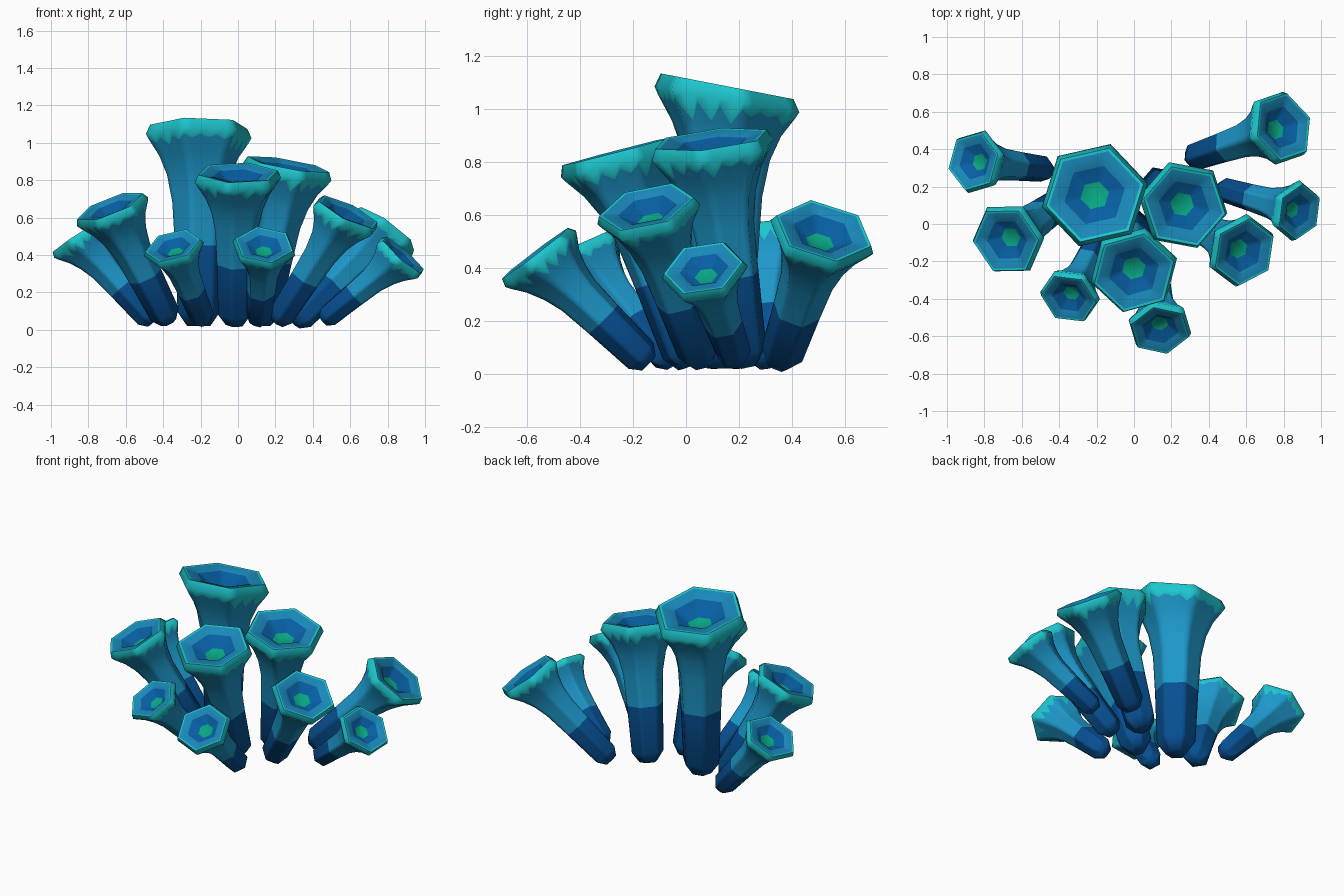
import bpy, bmesh, math, random
from mathutils import Vector

if "Cube" in bpy.data.objects:
    bpy.data.objects.remove(bpy.data.objects["Cube"])

random.seed(4)


def mat(name, rgb):
    m = bpy.data.materials.new(name)
    m.diffuse_color = (*rgb, 1)
    m.use_nodes = True
    m.node_tree.nodes["Principled BSDF"].inputs["Base Color"].default_value = m.diffuse_color
    return m


MATS = [mat("deep_blue", (0.002, 0.08, 0.29)),
        mat("sky_blue", (0.012, 0.31, 0.59)),
        mat("rim_teal", (0.012, 0.57, 0.62)),
        mat("lip_blue", (0.010, 0.25, 0.49)),
        mat("cup_blue", (0.002, 0.115, 0.37)),
        mat("center_green", (0.002, 0.39, 0.23))]
DEEP, SKY, TEAL, LIP, CUP, GREEN = range(6)
SIDES, COLS = 6, 6          # hexagonal tubes, each side split for the drips


def tube(name, base, rim, R, phase, lean=(0, 0, .25)):
    base, rim = Vector(base), Vector(rim)
    L = (rim - base).length
    axis = (rim - base) / L
    # outer profile: (distance along axis, radius)
    outer = [(0, .22 * R), (.07 * L, .40 * R), (.40 * L, .45 * R),
             (.62 * L, .50 * R), (L - .9 * R, .60 * R), (L - .55 * R, .75 * R),
             (L - .36 * R, .89 * R), (L - .17 * R, R), (L, .92 * R)]

    def radius(s):
        for (s0, r0), (s1, r1) in zip(outer, outer[1:]):
            if s <= s1:
                return r0 + (r1 - r0) * (s - s0) / (s1 - s0)
        return outer[-1][1]

    bm = bmesh.new()
    n = SIDES * COLS

    def ring(s, r, drip=False):
        t = min(s / L, 1)
        up = (axis + Vector(lean) * t * t).normalized()
        q = Vector((0, 0, 1)).rotation_difference(up)
        vs = []
        for i in range(n):
            k, f = divmod(i, COLS)
            a = [math.radians(phase) + math.tau * (k + d) / SIDES for d in (0, 1)]
            p = [Vector((math.cos(x), math.sin(x), 0)) for x in a]
            s2, r2 = s, r
            if drip:
                s2 = s - (random.uniform(.02, .26) * R if i % 2 else 0)
                r2 = radius(s2)
            vs.append(bm.verts.new(base + axis * s2 + q @ (p[0].lerp(p[1], f / COLS) * r2)))
        return vs

    # rings with the colour of the band below each one; the drip edge is zigzag
    bands = [(s, r, DEEP if i < 3 else SKY if i < 6 else TEAL, False)
             for i, (s, r) in enumerate(outer) if i != 6]
    bands.insert(6, (L - .27 * R, radius(L - .27 * R), SKY, True))
    bands += [(L - .01 * R, .86 * R, TEAL, False), (L - .07 * R, .57 * R, LIP, False),
              (L - .31 * R, .27 * R, CUP, False)]
    prev = None
    for s, r, c, drip in bands:
        cur = ring(s, r, drip)
        if prev:
            for i in range(n):
                j = (i + 1) % n
                bm.faces.new((prev[i], prev[j], cur[j], cur[i])).material_index = c
        else:
            bm.faces.new(cur[::-1]).material_index = DEEP
        prev = cur
    bm.faces.new(prev).material_index = GREEN

    me = bpy.data.meshes.new(name)
    bm.to_mesh(me)
    bm.free()
    for m in MATS:
        me.materials.append(m)
    ob = bpy.data.objects.new(name, me)
    bpy.context.collection.objects.link(ob)
    bpy.ops.object.select_all(action='DESELECT')
    ob.select_set(True)
    bpy.context.view_layer.objects.active = ob
    bpy.ops.object.shade_smooth_by_angle(angle=math.radians(62))


# the tall central tubes
tube("tallest_tube", (-.21, .14, .02), (-.21, .155, 1.085), .29, 13, (0, .18, 0))
tube("right_tall_tube", (.12, .22, .03), (.27, .095, .885), .245, -11, (0, .03, 0))
tube("front_tall_tube", (-.015, .02, .03), (0, -.26, .84), .24, 16, (0, .08, 0))
# the leaning outer tubes
tube("back_right_tube", (.30, .35, .04), (.80, .52, .54), .205, 19)
tube("right_middle_tube", (.21, .06, .04), (.59, -.15, .63), .20, 24)
tube("right_low_tube", (.455, .19, .05), (.885, .065, .40), .165, 26)
tube("left_middle_tube", (-.37, .13, .04), (-.685, -.09, .66), .205, 4)
tube("left_low_tube", (-.455, .29, .04), (-.86, .335, .50), .175, 13)
tube("front_left_tube", (-.18, -.05, .04), (-.35, -.40, .45), .165, -3)
tube("front_right_tube", (.11, -.14, .04), (.14, -.57, .455), .175, -16)
